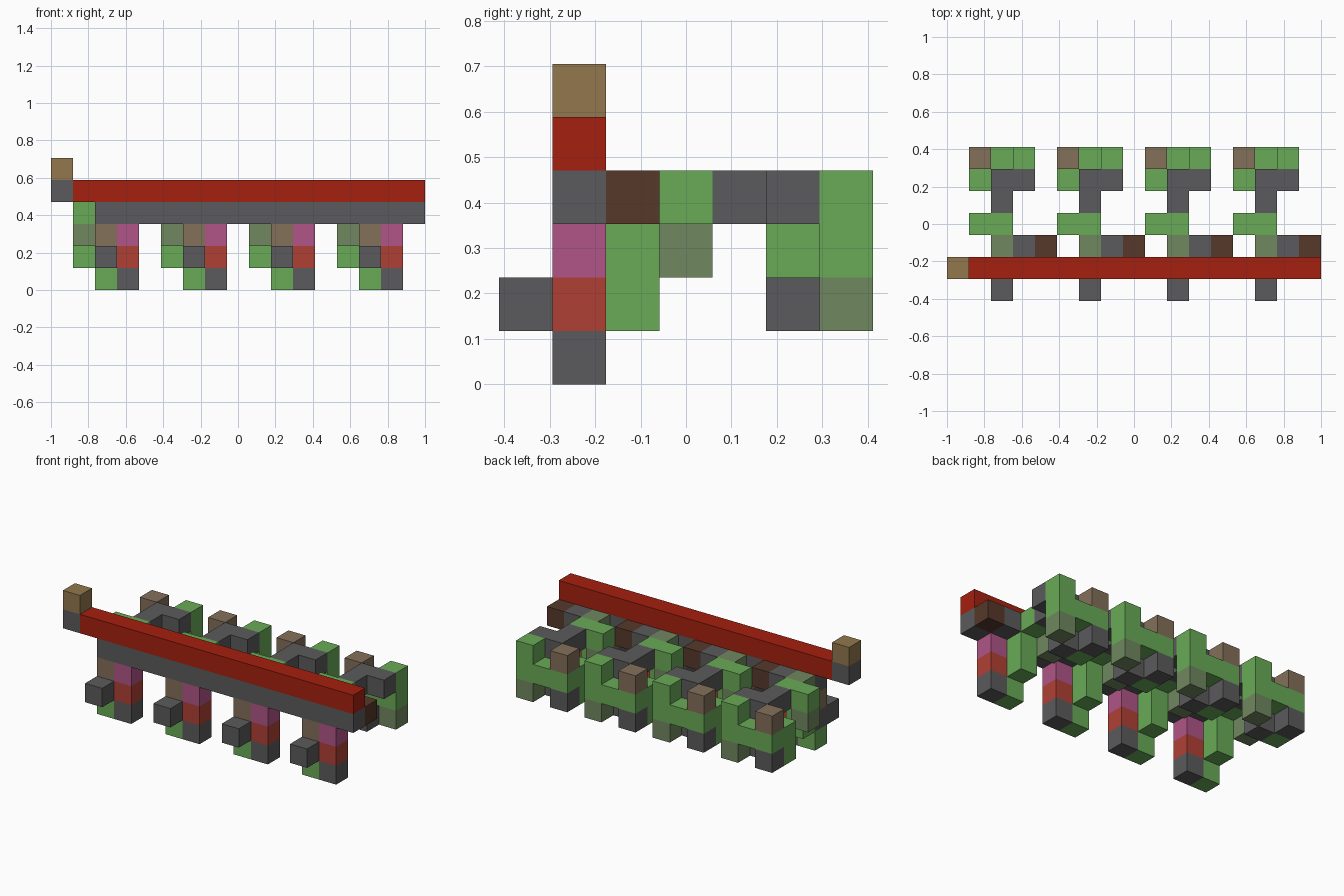
import bpy
import bmesh
from mathutils import Vector

cube = bpy.data.objects.get("Cube")
if cube:
    bpy.data.objects.remove(cube, do_unlink=True)

U = 2 / 17                          # edge of one block
ORIGIN = Vector((-1, -3.5 * U, 0))  # corner of the block grid


def linear(c):
    c /= 255
    return c / 12.92 if c <= 0.04045 else ((c + 0.055) / 1.055) ** 2.4


def material(name, r, g, b):
    m = bpy.data.materials.new(name)
    m.use_nodes = True
    colour = (linear(r), linear(g), linear(b), 1)
    m.diffuse_color = colour
    m.node_tree.nodes["Principled BSDF"].inputs["Base Color"].default_value = colour
    return m


grey = material("dark grey", 91, 91, 93)
red = material("deep red", 165, 32, 15)
brick = material("brick red", 176, 64, 53)
green = material("leaf green", 105, 170, 87)
sage = material("sage green", 112, 135, 95)
taupe = material("taupe", 132, 112, 90)
tan = material("tan", 146, 119, 77)
pink = material("magenta pink", 176, 85, 135)
brown = material("dark brown", 86, 56, 42)


def block(name, mat, cell, size=(1, 1, 1), repeat=False):
    """Box covering whole grid cells, optionally repeated along the beam."""
    bm = bmesh.new()
    bmesh.ops.create_cube(bm, size=1)
    size = Vector(size)
    centre = ORIGIN + (Vector(cell) + size / 2) * U
    for v in bm.verts:
        v.co = Vector(a * b * U for a, b in zip(v.co, size)) + centre
    mesh = bpy.data.meshes.new(name)
    bm.to_mesh(mesh)
    bm.free()
    mesh.materials.append(mat)
    ob = bpy.data.objects.new(name, mesh)
    bpy.context.collection.objects.link(ob)
    if repeat:
        arr = ob.modifiers.new("repeat", "ARRAY")
        arr.count = 4
        arr.use_relative_offset = False
        arr.use_constant_offset = True
        arr.constant_offset_displace = (4 * U, 0, 0)


# Long beams and the end post
block("top_beam", red, (1, 1, 4), (16, 1, 1))
block("lower_beam", grey, (2, 1, 3), (15, 1, 1))
block("end_post", grey, (0, 1, 4))
block("end_cap", tan, (0, 1, 5))

# One section, repeated four times along the beam
section = [
    # front leg
    ("leg_top", pink, (3, 1, 2)),
    ("leg_middle", brick, (3, 1, 1)),
    ("leg_foot", grey, (3, 1, 0)),
    ("inner_leg_top", taupe, (2, 1, 2)),
    ("inner_leg_middle", grey, (2, 0, 1), (1, 2, 1)),
    ("inner_leg_foot", green, (2, 1, 0)),
    ("leg_backing", green, (2, 2, 1), (1, 1, 2)),
    # blocks behind the beam
    ("rear_joint", sage, (2, 2, 3)),
    ("rear_spacer", grey, (3, 2, 3)),
    ("rear_stud", brown, (4, 2, 3)),
    # spine to the back
    ("cross_bar", green, (1, 3, 3), (2, 1, 1)),
    ("cross_bar_drop", sage, (1, 3, 2)),
    ("spine", grey, (2, 4, 3), (1, 2, 1)),
    ("spine_turn", grey, (3, 5, 3)),
    # back cradle
    ("back_bar", green, (1, 6, 2), (3, 1, 1)),
    ("back_upright", green, (3, 6, 3)),
    ("back_knob", taupe, (1, 6, 3)),
    ("back_outer_foot", sage, (3, 6, 1)),
    ("back_inner_foot", grey, (1, 6, 1)),
    ("back_side", green, (1, 5, 1), (1, 1, 2)),
    ("back_brace", grey, (2, 5, 1)),
]
for part in section:
    block(*part, repeat=True)
